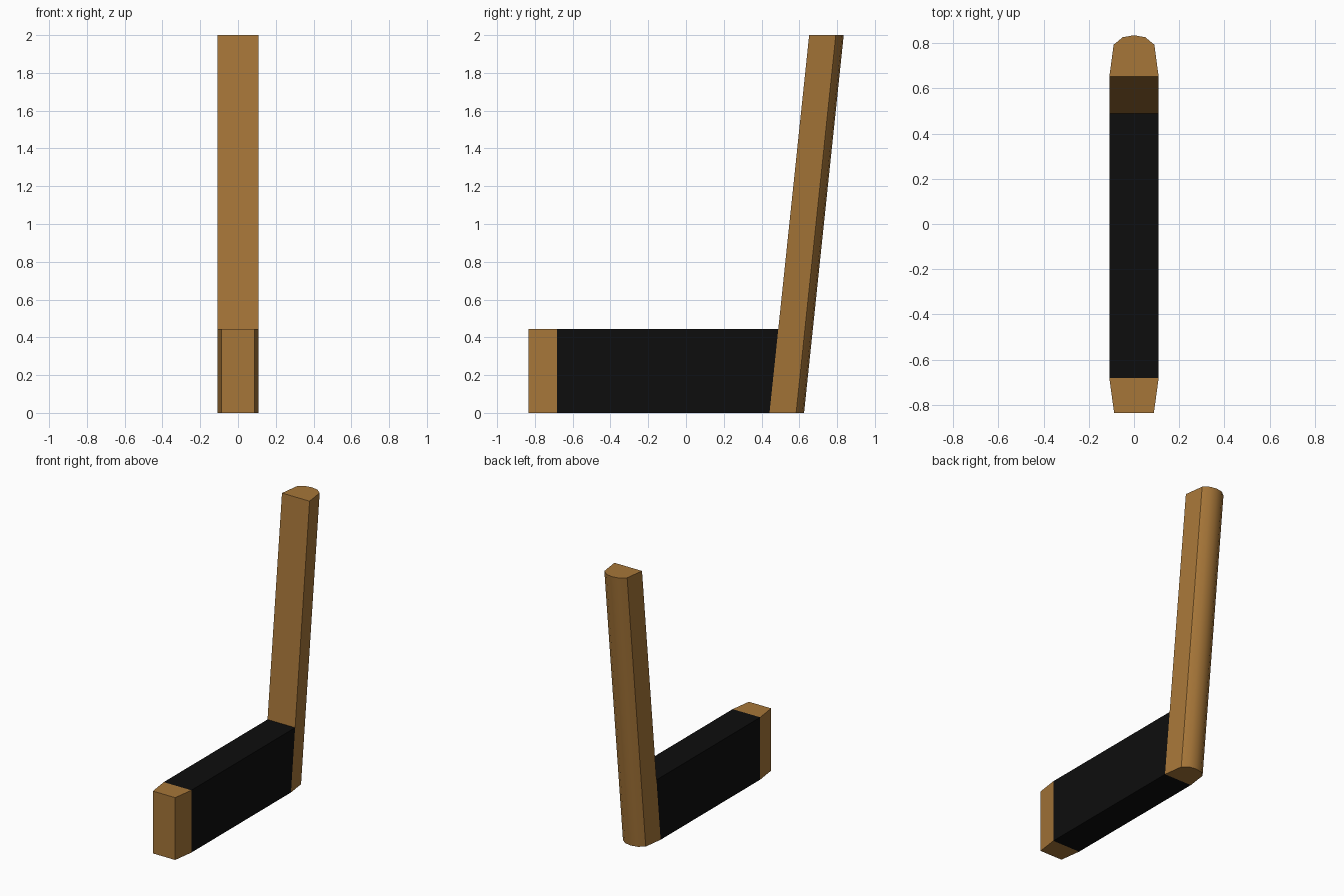
import bpy
import bmesh
import math

if "Cube" in bpy.data.objects:
    bpy.data.objects.remove(bpy.data.objects["Cube"])

SLOPE = 0.105      # backward lean of the handle per unit of height
BLADE_H = 0.445    # height of the lower bar
HALF_W = 0.109     # half width at the widest point


def material(name, rgb):
    mat = bpy.data.materials.new(name)
    mat.diffuse_color = (*rgb, 1)
    mat.use_nodes = True
    mat.node_tree.nodes["Principled BSDF"].inputs["Base Color"].default_value = mat.diffuse_color
    return mat


def mirrored(half):
    """Close a half outline of (x, y, lean) points across x = 0."""
    return half + [(-x, y, s) for x, y, s in reversed(half) if x > 0]


def prism(name, half, height, mat):
    """Extrude an outline upwards, shifting each point back by its lean."""
    outline = mirrored(half)
    bm = bmesh.new()
    low = [bm.verts.new((x, y, 0)) for x, y, s in outline]
    high = [bm.verts.new((x, y + s * height, height)) for x, y, s in outline]
    n = len(outline)
    bm.faces.new(low)
    bm.faces.new(high)
    for i in range(n):
        j = (i + 1) % n
        bm.faces.new((low[i], low[j], high[j], high[i]))
    bmesh.ops.recalc_face_normals(bm, faces=bm.faces[:])
    mesh = bpy.data.meshes.new(name)
    bm.to_mesh(mesh)
    bm.free()
    mesh.materials.append(mat)
    obj = bpy.data.objects.new(name, mesh)
    bpy.context.collection.objects.link(obj)
    return obj


wood = material("wood", (0.38, 0.18, 0.04))
black = material("black_tape", (0.004, 0.004, 0.004))

# Leaning handle with a flat front and rounded back
handle = prism("handle", [(HALF_W, 0.442, SLOPE), (0.09, 0.583, SLOPE),
                          (0.05, 0.616, SLOPE), (0, 0.625, SLOPE)], 2.0, wood)

# Tapered wooden tip of the blade
prism("blade_tip", [(0.088, -0.835, 0), (HALF_W, -0.682, 0)], BLADE_H, wood)

# Taped blade, its back end cut to follow the handle
prism("taped_blade", [(HALF_W, -0.682, 0), (HALF_W, 0.442, SLOPE)], BLADE_H, black)

# Soft shading on the rounded back only
bpy.ops.object.select_all(action='DESELECT')
handle.select_set(True)
bpy.context.view_layer.objects.active = handle
bpy.ops.object.shade_smooth_by_angle(angle=math.radians(33))
